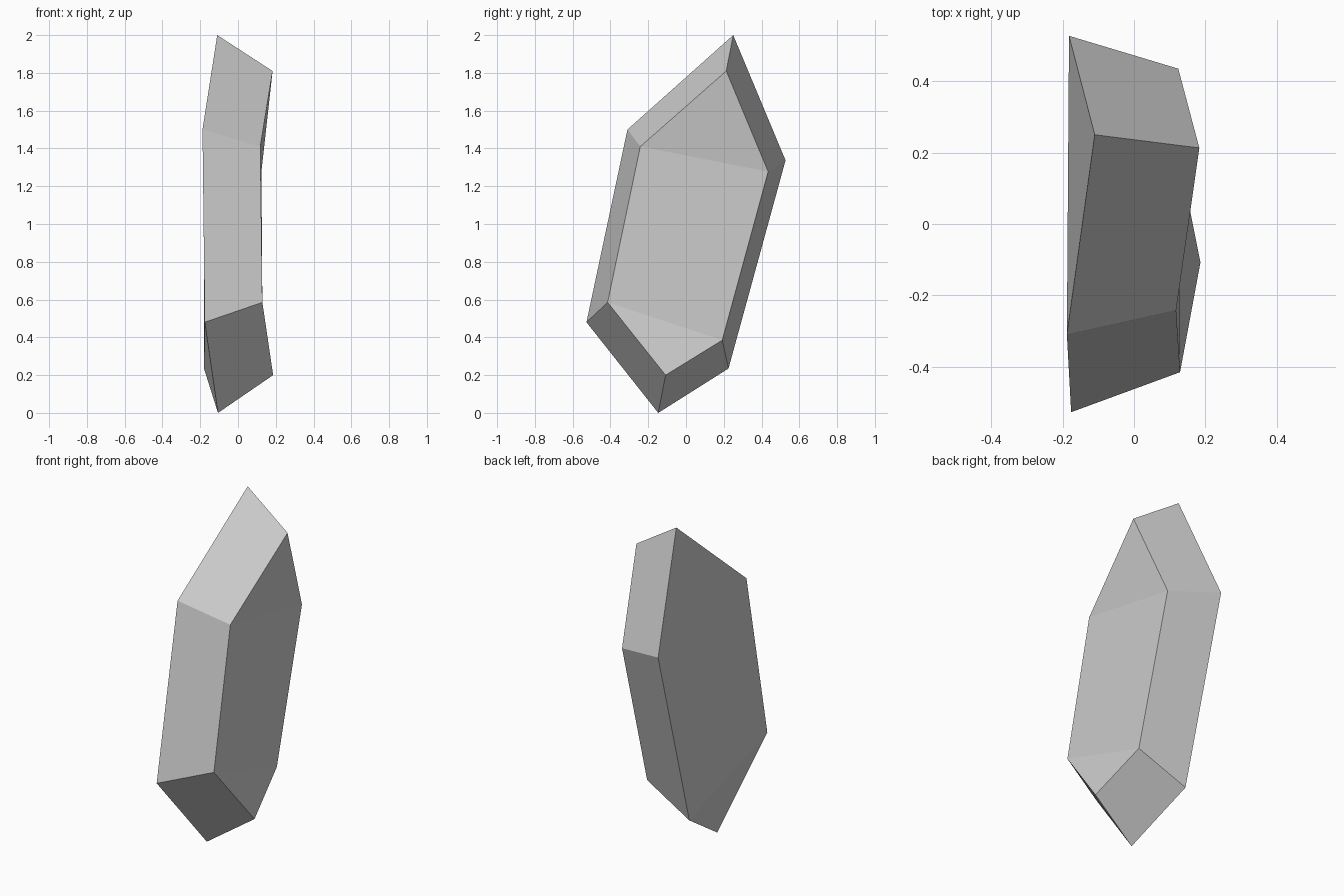
import bpy, bmesh

if "Cube" in bpy.data.objects:
    bpy.data.objects.remove(bpy.data.objects["Cube"])

# Six-sided outlines (x, y, z), listed round from the top tip
left_ring = [(-0.11, 0.25, 2.0), (-0.182, 0.527, 1.337), (-0.18, 0.225, 0.235),
             (-0.106, -0.147, 0.0), (-0.176, -0.527, 0.48), (-0.188, -0.31, 1.5)]
right_ring = [(0.183, 0.213, 1.81), (0.124, 0.435, 1.277), (0.126, 0.192, 0.385),
              (0.186, -0.108, 0.2), (0.129, -0.415, 0.585), (0.118, -0.242, 1.41)]

bm = bmesh.new()
rings = [[bm.verts.new(p) for p in ring] for ring in (left_ring, right_ring)]

# Broad sides: a folded tip at each end and a panel between
for ring in rings:
    for panel in ((0, 1, 5), (1, 2, 4, 5), (2, 3, 4)):
        bm.faces.new([ring[i] for i in panel])

# Narrow rim joining the two outlines
left, right = rings
for i in range(6):
    j = (i + 1) % 6
    bm.faces.new((left[i], left[j], right[j], right[i]))

bmesh.ops.recalc_face_normals(bm, faces=bm.faces)
mesh = bpy.data.meshes.new("crystal_shard")
bm.to_mesh(mesh)
bm.free()
bpy.context.collection.objects.link(bpy.data.objects.new("crystal_shard", mesh))
